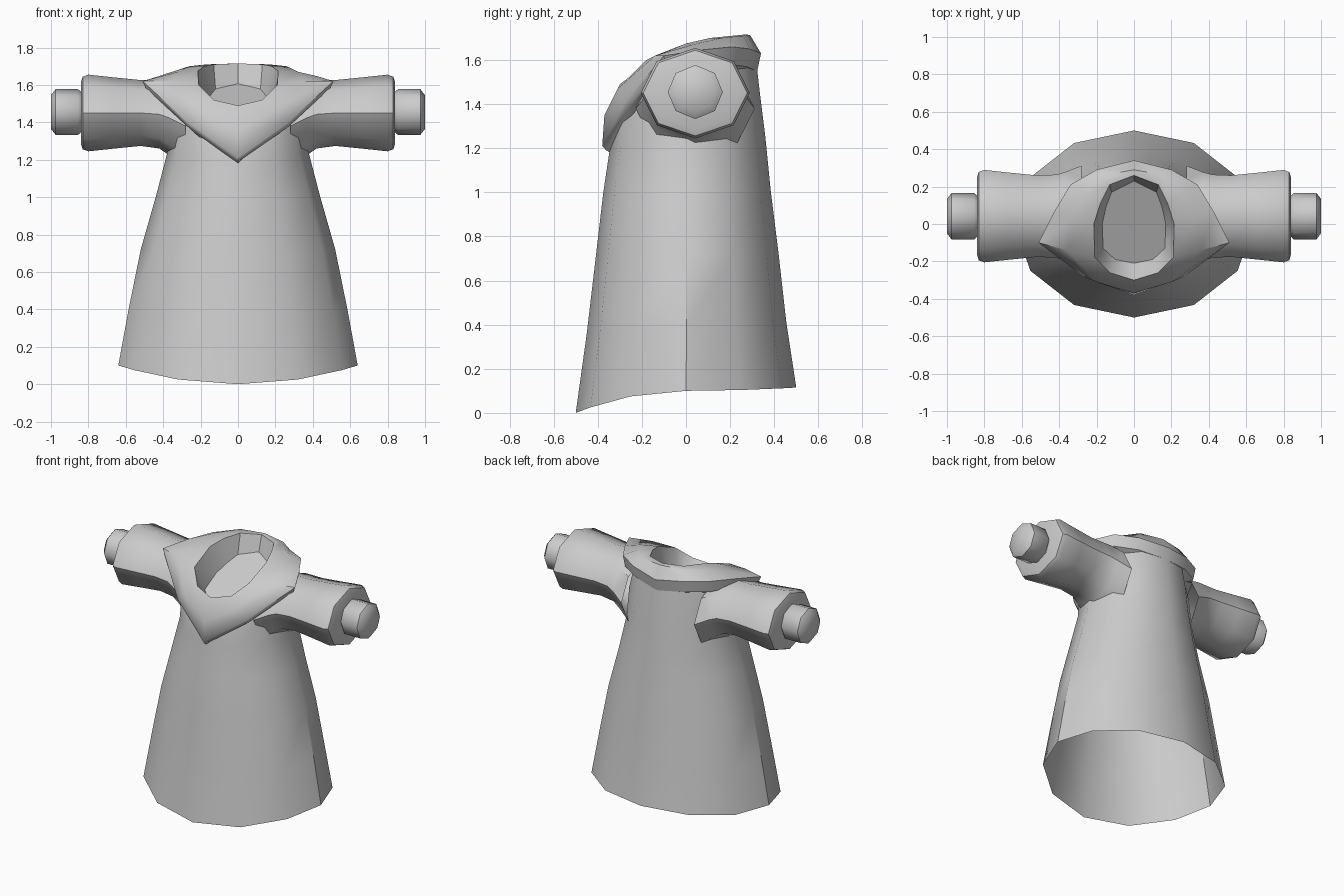
import bpy, bmesh, math
from math import sin, cos, pi

if "Cube" in bpy.data.objects:
    bpy.data.objects.remove(bpy.data.objects["Cube"])

cloth = bpy.data.materials.new("light_grey")
cloth.use_nodes = True
cloth.diffuse_color = (0.6, 0.6, 0.6, 1)
cloth.node_tree.nodes["Principled BSDF"].inputs["Base Color"].default_value = (0.6, 0.6, 0.6, 1)


def loft(name, rings, cap_first=False, cap_last=False, sharp=35):
    """Skin a list of closed rings into a smooth shaded object."""
    bm = bmesh.new()
    rows = [[bm.verts.new(p) for p in ring] for ring in rings]
    n = len(rows[0])
    for a, b in zip(rows, rows[1:]):
        for i in range(n):
            j = (i + 1) % n
            bm.faces.new((a[i], a[j], b[j], b[i]))
    if cap_first:
        bm.faces.new(rows[0][::-1])
    if cap_last:
        bm.faces.new(rows[-1])
    bmesh.ops.recalc_face_normals(bm, faces=bm.faces)
    mesh = bpy.data.meshes.new(name)
    bm.to_mesh(mesh)
    bm.free()
    mesh.materials.append(cloth)
    obj = bpy.data.objects.new(name, mesh)
    bpy.context.collection.objects.link(obj)
    bpy.ops.object.select_all(action='DESELECT')
    obj.select_set(True)
    bpy.context.view_layer.objects.active = obj
    bpy.ops.object.shade_smooth_by_angle(angle=math.radians(sharp))
    return obj


# Robe: twelve-sided flared tube, open at the hem
def robe_ring(rx, front, back, z_front, z_side, z_back):
    ring = []
    for i in range(12):
        s, c = sin(i * pi / 6), cos(i * pi / 6)
        z_end = z_back if s > 0 else z_front
        ring.append((rx * c, (front + back) / 2 + (back - front) / 2 * s,
                     z_side + (z_end - z_side) * s * s))
    return ring


loft("robe", [robe_ring(*r) for r in (
    (.64, -.50, .50, .0, .10, .115),
    (.585, -.45, .455, .36, .40, .41),
    (.52, -.41, .42, .70, .72, .72),
    (.44, -.375, .385, 1.0, 1.0, 1.0),
    (.38, -.345, .36, 1.2, 1.23, 1.25),
    (.37, -.335, .335, 1.27, 1.42, 1.45),
    (.34, -.32, .32, 1.3, 1.54, 1.58))])


# Sleeves and hands: octagonal tubes along x
def arm_ring(side, x, ry, rz, zc=1.45):
    return [(side * x, .042 + ry * sin(i * pi / 4), zc + rz * cos(i * pi / 4))
            for i in range(8)]


SLEEVE = ((.28, .27, .22, 1.38), (.37, .235, .2, 1.425), (.42, .222, .183, 1.443),
          (.52, .218, .176, 1.45), (.66, .232, .19, 1.45), (.80, .247, .205, 1.45),
          (.83, .236, .194, 1.45), (.84, .205, .165, 1.45))
HAND = ((.80, .09, .09), (.84, .11, .11), (.855, .125, .122),
        (.975, .125, .122), (1.0, .092, .09))
for side, label in ((1, "left"), (-1, "right")):
    loft(label + "_sleeve", [arm_ring(side, *r) for r in SLEEVE], cap_last=True, sharp=46)
    loft(label + "_hand", [arm_ring(side, x, ry, rz, 1.455) for x, ry, rz in HAND],
         cap_first=True, cap_last=True, sharp=46)


# Collar: pointed cape with a neck opening, half outlines run front to back
def mirrored(half):
    return half + [(-x, y, z) for x, y, z in half[-2:0:-1]]


outer = [(0, -.38, 1.21), (.27, -.28, 1.4), (.51, -.1, 1.62), (.43, .06, 1.645),
         (.34, .21, 1.66), (.2, .29, 1.65), (0, .34, 1.63)]
inner = [(0, -.3, 1.49), (.13, -.26, 1.52), (.21, -.18, 1.6), (.215, 0, 1.675),
         (.18, .11, 1.7), (.13, .21, 1.71), (0, .26, 1.715)]
neck = [(0, -.21), (.1, -.19), (.165, -.13), (.17, 0), (.15, .09), (.12, .17), (0, .23)]
bulge = [(-.03, 0), (-.04, .01), (0, .01), (0, .01), (0, .02), (.01, .03), (-.01, .042)]

ridge = [((a[0] + b[0]) / 2, (a[1] + b[1]) / 2 + dy, (a[2] + b[2]) / 2 + dz)
         for a, b, (dy, dz) in zip(outer, inner, bulge)]
floor = [(x, y, 1.4 + (y + .21) * .47) for x, y in neck]
drop = [.02, .03, .035, .06, .08, .08, .08]
hem = [(x * .97, y * .95, z - d) for (x, y, z), d in zip(outer, drop)]
under = [(x * .7, y * .75, z - .05) for x, y, z in hem]
loft("collar", [mirrored(r) for r in (floor, inner, ridge, outer, hem, under)],
     cap_first=True, sharp=40)
